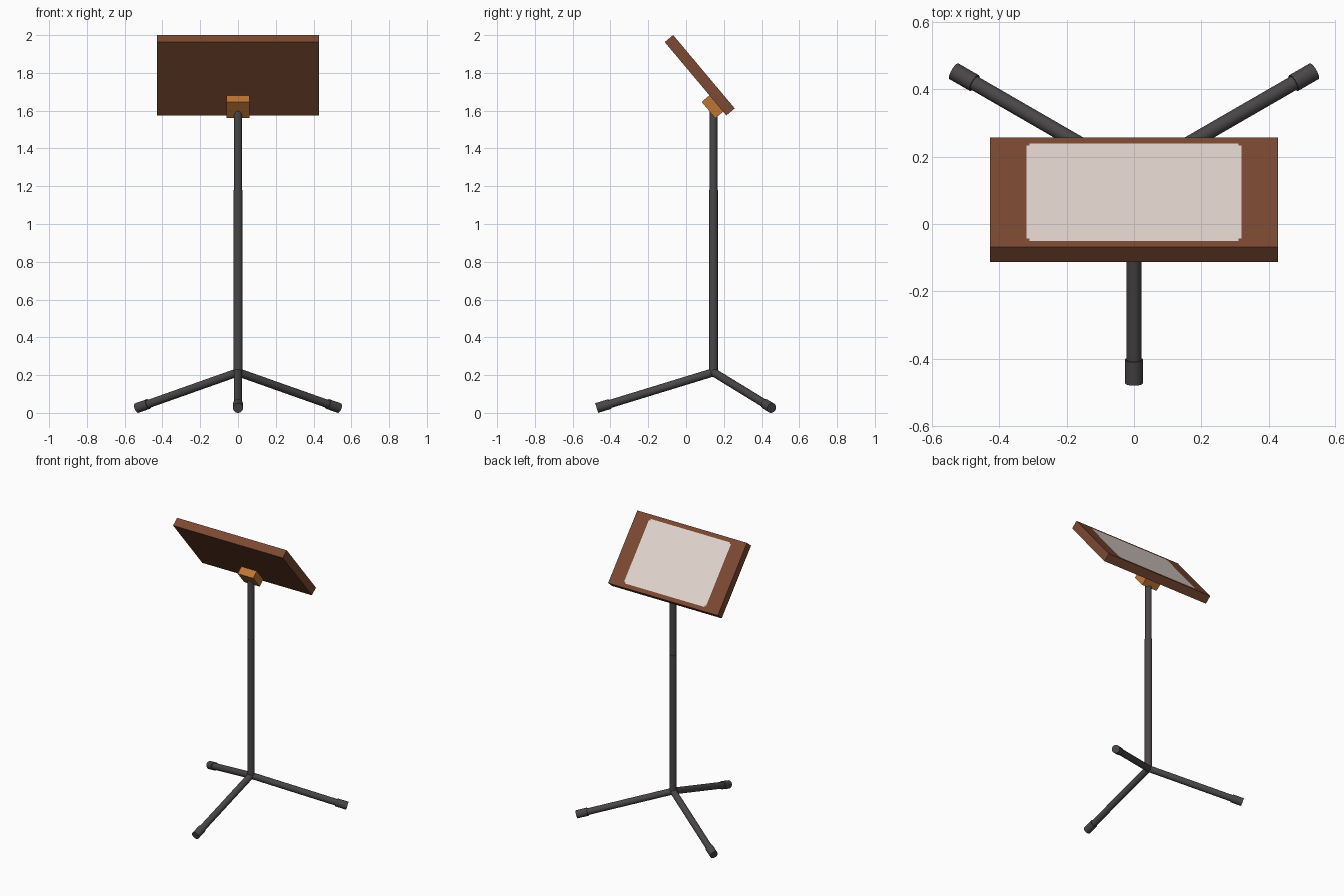
import bpy, bmesh, math
from mathutils import Vector, Matrix

if "Cube" in bpy.data.objects:
    bpy.data.objects.remove(bpy.data.objects["Cube"])

TILT = Matrix.Rotation(math.radians(-50), 4, 'X')
DESK = Matrix.Translation((0, 0.0725, 1.7875)) @ TILT   # frame of the sloping desk
POLE_Y, HUB_Z = 0.145, 0.215


def srgb_mat(name, rgb):
    lin = [(c / 255 / 12.92) if c < 10 else ((c / 255 + 0.055) / 1.055) ** 2.4 for c in rgb]
    m = bpy.data.materials.new(name)
    m.diffuse_color = (*lin, 1)
    m.use_nodes = True
    m.node_tree.nodes["Principled BSDF"].inputs["Base Color"].default_value = m.diffuse_color
    return m


wood = srgb_mat("brown wood", (124, 73, 51))
paper = srgb_mat("pale paper", (225, 212, 205))
light_wood = srgb_mat("orange wood", (190, 118, 54))
metal = srgb_mat("dark metal", (74, 70, 72))


def finish(name, bm, mats):
    me = bpy.data.meshes.new(name)
    bm.to_mesh(me)
    bm.free()
    for m in mats:
        me.materials.append(m)
    ob = bpy.data.objects.new(name, me)
    bpy.context.collection.objects.link(ob)
    return ob


def box(size, matrix):
    bm = bmesh.new()
    bmesh.ops.create_cube(bm, size=1, matrix=matrix @ Matrix.Diagonal((*size, 1)))
    return bm


def rod(name, a, b, r):
    a, b = Vector(a), Vector(b)
    d = b - a
    mat = Matrix.Translation((a + b) / 2) @ d.to_track_quat('Z', 'Y').to_matrix().to_4x4()
    bm = bmesh.new()
    bmesh.ops.create_cone(bm, cap_ends=True, segments=24, radius1=r, radius2=r,
                          depth=d.length, matrix=mat)
    for f in bm.faces:
        f.smooth = len(f.verts) == 4
    for e in bm.edges:
        e.smooth = all(f.smooth for f in e.link_faces)
    return finish(name, bm, [metal])


# Desk board with a flush paper panel that has small notched corners
bm = box((0.856, 0.507, 0.058), Matrix.Identity(4))
for axis, cuts in ((0, (0.32, 0.31)), (1, (0.225, 0.215))):
    for c in cuts:
        for s in (-1, 1):
            no = Vector((0, 0, 0))
            no[axis] = 1
            bmesh.ops.bisect_plane(bm, geom=bm.verts[:] + bm.edges[:] + bm.faces[:],
                                   plane_co=no * c * s, plane_no=no)
bm.normal_update()
for f in bm.faces:
    c = f.calc_center_median()
    x, y = abs(c.x), abs(c.y)
    inside = x < 0.32 and y < 0.225 and not (x > 0.31 and y > 0.215)
    f.material_index = 1 if f.normal.z > 0.9 and inside else 0
bm.transform(DESK)
finish("desk_board", bm, [wood, paper])

# Mounting block under the desk
finish("mounting_block", box((0.121, 0.113, 0.056),
       DESK @ Matrix.Translation((0, 0.171, -0.055))), [light_wood])

# Two-stage pole
rod("lower_pole", (0, POLE_Y, HUB_Z), (0, POLE_Y, 1.18), 0.024)
rod("upper_pole", (0, POLE_Y, 1.17), (0, POLE_Y, 1.615), 0.0215)

# Three tripod legs with thicker feet
hub = Vector((0, POLE_Y, HUB_Z))
for i, (side, ang) in enumerate((("front", -90), ("right", 30), ("left", 150))):
    a = math.radians(ang)
    tip = Vector((0.618 * math.cos(a), POLE_Y + 0.618 * math.sin(a), 0.0257))
    d = (tip - hub).normalized()
    rod(side + "_leg", hub, tip - d * 0.02, 0.0218)
    rod(side + "_foot", tip - d * 0.073, tip, 0.0268)
